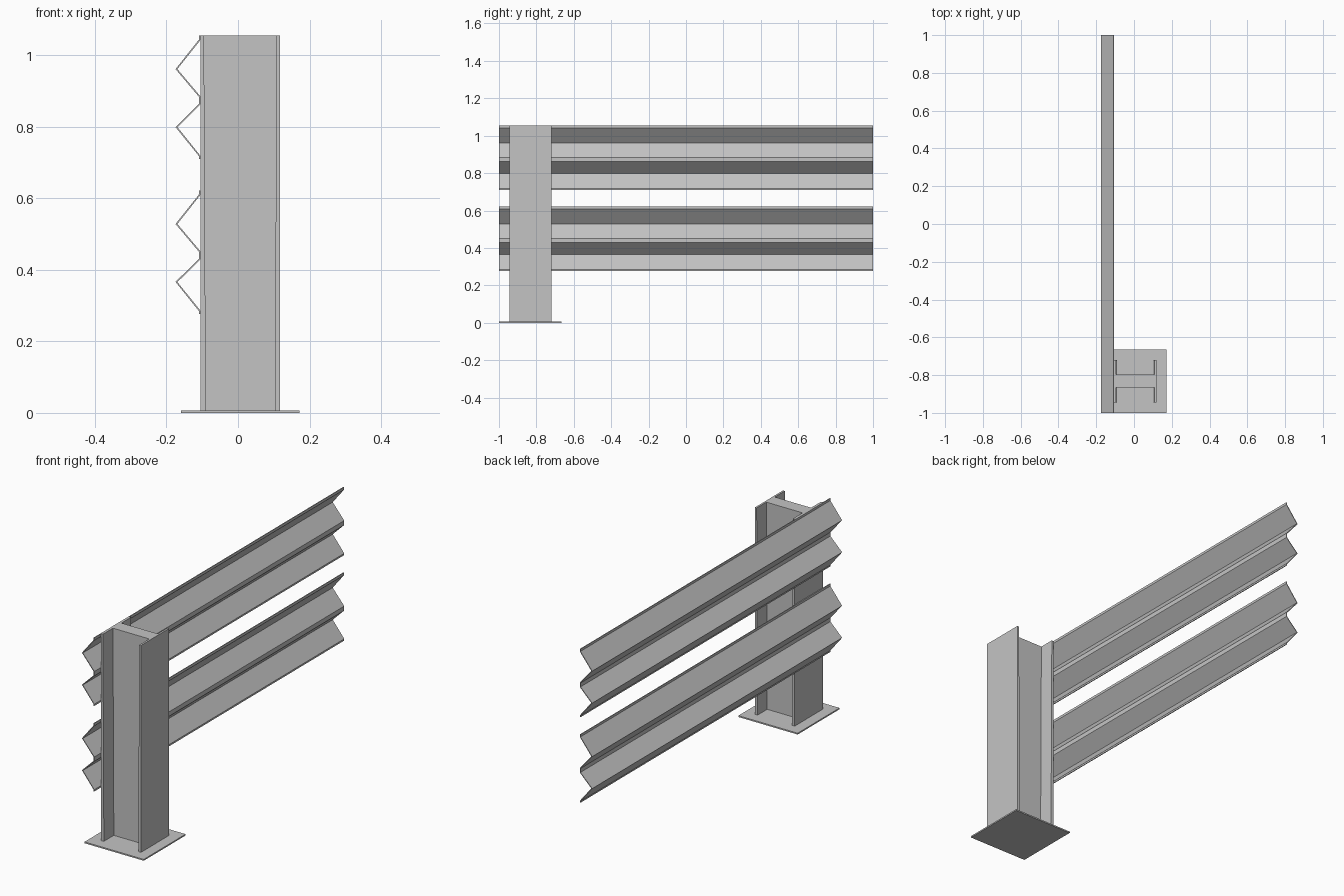
import bpy
import bmesh

cube = bpy.data.objects.get("Cube")
if cube:
    bpy.data.objects.remove(cube, do_unlink=True)

steel = bpy.data.materials.new("galvanised grey")
steel.use_nodes = True
grey = (0.55, 0.55, 0.55, 1)
steel.diffuse_color = grey
steel.node_tree.nodes["Principled BSDF"].inputs["Base Color"].default_value = grey


def make(name, bm):
    bmesh.ops.recalc_face_normals(bm, faces=bm.faces)
    mesh = bpy.data.meshes.new(name)
    bm.to_mesh(mesh)
    bm.free()
    mesh.materials.append(steel)
    obj = bpy.data.objects.new(name, mesh)
    bpy.context.collection.objects.link(obj)
    return obj


def loft(name, low, high, z0, z1):
    """Closed solid between two matching outlines."""
    bm = bmesh.new()
    a = [bm.verts.new((x, y, z0)) for x, y in low]
    b = [bm.verts.new((x, y, z1)) for x, y in high]
    bm.faces.new(a[::-1])
    bm.faces.new(b)
    n = len(a)
    for i in range(n):
        j = (i + 1) % n
        bm.faces.new((a[i], a[j], b[j], b[i]))
    return make(name, bm)


def rect(x0, x1, y0, y1):
    return [(x0, y0), (x1, y0), (x1, y1), (x0, y1)]


def h_section(t):
    """H outline with flange thickness t."""
    x0, x1, y0, y1 = -0.105, 0.118, -0.945, -0.72
    w0, w1 = -0.865, -0.797
    return [(x0, y0), (x0 + t, y0), (x0 + t, w0), (x1 - t, w0),
            (x1 - t, y0), (x1, y0), (x1, y1), (x1 - t, y1),
            (x1 - t, w1), (x0 + t, w1), (x0 + t, y1), (x0, y1)]


TOP = 1.055

# Base plate and post, whose flanges thin slightly towards the top
plate = rect(-0.16, 0.172, -1, -0.665)
loft("base_plate", plate, plate, 0, 0.007)
loft("post", h_section(0.015), h_section(0.01), 0.003, TOP)

# Corrugated rail section: x position and drop below the rail top
BACK, RIDGE = -0.107, -0.172
section = [(BACK, 0), (BACK, 0.012), (RIDGE, 0.094), (BACK, 0.171),
           (BACK, 0.192), (RIDGE, 0.256), (BACK, 0.337), (BACK, 0.345)]


def rail(name, top):
    bm = bmesh.new()
    rows = [[bm.verts.new((x, y, top - d)) for x, d in section] for y in (-1, 1)]
    for i in range(len(section) - 1):
        bm.faces.new((rows[0][i], rows[0][i + 1], rows[1][i + 1], rows[1][i]))
    obj = make(name, bm)
    mod = obj.modifiers.new("sheet thickness", "SOLIDIFY")
    mod.thickness = 0.004
    mod.offset = 0
    mod.use_even_offset = True


rail("upper_rail", TOP)
rail("lower_rail", TOP - 0.433)
